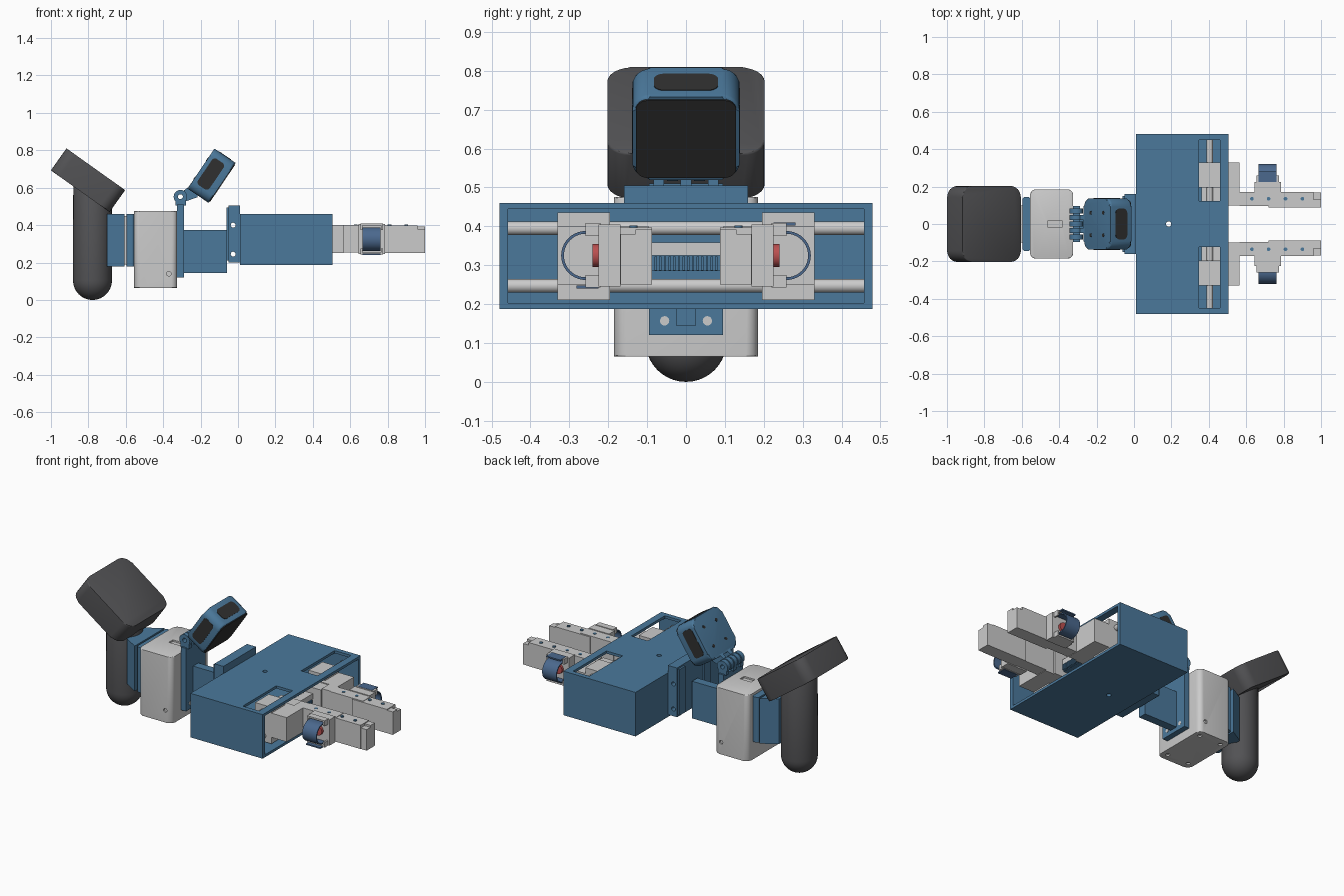
import bpy, bmesh
from math import radians, cos, sin, pi
from mathutils import Matrix, Vector

if "Cube" in bpy.data.objects:
    bpy.data.objects.remove(bpy.data.objects["Cube"])


def material(name, r, g, b):
    m = bpy.data.materials.new(name)
    m.diffuse_color = (r, g, b, 1)
    m.use_nodes = True
    m.node_tree.nodes["Principled BSDF"].inputs["Base Color"].default_value = m.diffuse_color
    return m


BLUE = material("blue", 0.07, 0.19, 0.33)
NAVY = material("navy", 0.07, 0.14, 0.27)
DARK = material("dark_grey", 0.085, 0.085, 0.09)
BLACK = material("black", 0.03, 0.03, 0.03)
RED = material("red", 0.5, 0.08, 0.08)


def finish(name, bm, mat=None, matrix=None):
    bmesh.ops.recalc_face_normals(bm, faces=bm.faces)
    me = bpy.data.meshes.new(name)
    bm.to_mesh(me)
    bm.free()
    if matrix is not None:
        me.transform(matrix)
    ob = bpy.data.objects.new(name, me)
    bpy.context.collection.objects.link(ob)
    if mat:
        me.materials.append(mat)
    return ob


def prism(name, pts, axis, lo, hi, mat=None, matrix=None, bevel=0):
    """Extrude a 2D outline along an axis; outline is (y,z), (x,z) or (x,y)."""
    place = {'x': lambda a, b, c: (c, a, b), 'y': lambda a, b, c: (a, c, b),
             'z': lambda a, b, c: (a, b, c)}[axis]
    lo, hi = min(lo, hi), max(lo, hi)
    bm = bmesh.new()
    v0 = [bm.verts.new(place(a, b, lo)) for a, b in pts]
    v1 = [bm.verts.new(place(a, b, hi)) for a, b in pts]
    caps = [bm.faces.new(v0), bm.faces.new(v1)]
    n = len(pts)
    for i in range(n):
        bm.faces.new((v0[i], v0[(i + 1) % n], v1[(i + 1) % n], v1[i]))
    if bevel:
        edges = list({e for f in caps for e in f.edges})
        bmesh.ops.bevel(bm, geom=edges, offset=bevel, segments=3, profile=0.5, affect='EDGES')
    return finish(name, bm, mat, matrix)


def rrect(cx, cy, w, h, r, n=6):
    pts = []
    for k, (sx, sy) in enumerate(((1, 1), (-1, 1), (-1, -1), (1, -1))):
        for i in range(n + 1):
            t = (k + i / n) * pi / 2
            pts.append((cx + sx * (w / 2 - r) + r * cos(t), cy + sy * (h / 2 - r) + r * sin(t)))
    return pts


def circle(cx, cy, r, n=24):
    return [(cx + r * cos(2 * pi * i / n), cy + r * sin(2 * pi * i / n)) for i in range(n)]


def box(name, x0, x1, y0, y1, z0, z1, mat=None):
    return prism(name, [(x0, y0), (x1, y0), (x1, y1), (x0, y1)], 'z', z0, z1, mat)


def cut(ob, cutter):
    m = ob.modifiers.new("cut", 'BOOLEAN')
    m.operation, m.solver, m.object = 'DIFFERENCE', 'EXACT', cutter
    bpy.context.view_layer.objects.active = ob
    bpy.ops.object.modifier_apply(modifier=m.name)
    bpy.data.objects.remove(cutter)


def tilt(x, z, deg):
    return Matrix.Translation((x, 0, z)) @ Matrix.Rotation(radians(deg), 4, 'Y')


# Handle: a sphere stretched into a capsule
bm = bmesh.new()
bmesh.ops.create_uvsphere(bm, u_segments=40, v_segments=20, radius=0.104)
for v in bm.verts:
    v.co.z = v.co.z * 0.5 + 0.6 if v.co.z > 0.001 else v.co.z + 0.104
    v.co.x -= 0.778
finish("handle", bm, DARK)

# Tilted block on top of the handle
prism("tracker_block", rrect(0, 0, 0.385, 0.405, 0.06), 'z', -0.072, 0.072, DARK, tilt(-0.802, 0.64, 35.4), 0.006)

# Clamp joining handle to battery box
prism("handle_clamp", [(-0.7, -0.09), (-0.607, -0.145), (-0.607, 0.145), (-0.7, 0.09)], 'z', 0.18, 0.46, BLUE)
box("clamp_gasket", -0.607, -0.595, -0.1, 0.1, 0.19, 0.45)
prism("clamp_plate", rrect(-0.575, 0, 0.042, 0.29, 0.015), 'z', 0.18, 0.46, BLUE)

# Grey box with rounded vertical edges, screw recesses and top slot
body = prism("battery_box", rrect(-0.44, 0, 0.23, 0.37, 0.03), 'z', 0.065, 0.475, None, None, 0.005)
cut(body, box("slot_cutter", -0.46, -0.385, -0.02, 0.02, 0.465, 0.5))
for s in (1, -1):
    cut(body, prism("screw_cutter", circle(-0.37, 0.14, 0.012), 'y', s * 0.175, s * 0.2))
    for x in (-0.515, -0.365):
        cut(body, prism("screw_cutter", circle(x, s * 0.14, 0.012), 'z', 0.05, 0.075))

# Mounting plate, screws and spine
box("mount_plate", -0.325, -0.29, -0.095, 0.095, 0.12, 0.51, BLUE)
for s in (1, -1):
    prism("plate_screw", circle(s * 0.055, 0.157, 0.012), 'x', -0.3, -0.288)
box("spine", -0.29, -0.06, -0.026, 0.026, 0.145, 0.375, BLUE)

# Bracket bolted to the gripper housing
bracket = box("bracket", -0.05, 0.012, -0.16, 0.16, 0.2, 0.505, BLUE)
for z in (0.4, 0.245):
    cut(bracket, prism("bolt_cutter", circle(-0.026, z, 0.013), 'y', -0.3, 0.3))
for s in (1, -1):
    box("bracket_flange", -0.062, -0.045, s * 0.095, s * 0.15, 0.21, 0.495, BLUE)

# Camera hinge with fork and knuckles
for i, y in enumerate((-0.07, -0.035, 0, 0.035, 0.07)):
    pts = circle(-0.308, 0.552, 0.036)
    k = prism("hinge_knuckle", pts, 'y', y - 0.014, y + 0.014, BLUE)
    cut(k, prism("pin_cutter", circle(-0.308, 0.552, 0.013), 'y', -0.2, 0.2))
    if i % 2:
        prism("camera_arm", [(-0.285, 0.525), (-0.29, 0.585), (-0.235, 0.625), (-0.215, 0.55)],
              'y', y - 0.014, y + 0.014, BLUE)
    else:
        box("plate_arm", -0.335, -0.277, y - 0.014, y + 0.014, 0.505, 0.53, BLUE)

# Camera: rounded case with screen, side windows and top window
cm = tilt(-0.14, 0.663, 34)
prism("camera_case", rrect(0, 0, 0.275, 0.258, 0.045), 'x', -0.07, 0.066, BLUE, cm, 0.012)
prism("camera_screen", rrect(0, 0, 0.258, 0.24, 0.03), 'x', 0.06, 0.07, BLACK, cm)
for s in (1, -1):
    prism("camera_side_window", rrect(-0.01, 0.005, 0.075, 0.17, 0.02), 'y', s * 0.13, s * 0.139, BLACK, cm)
    for z in (-0.06, 0.06):
        prism("camera_back_screw", circle(s * 0.06, z, 0.01), 'x', -0.072, -0.06, BLACK, cm)
prism("camera_top_window", rrect(0.0, 0, 0.075, 0.165, 0.025), 'z', 0.12, 0.131, BLACK, cm)

# Gripper housing: open-ended shell with slots on top
shell = box("gripper_housing", 0.01, 0.505, -0.48, 0.48, 0.187, 0.46, BLUE)
cut(shell, box("cavity_cutter", 0.03, 0.6, -0.458, 0.458, 0.203, 0.444))
for s in (1, -1):
    cut(shell, box("slot_cutter", 0.348, 0.46, s * 0.122, s * 0.45, 0.42, 0.5))
cut(shell, prism("hole_cutter", circle(0.185, 0, 0.014), 'z', 0.1, 0.5))

# Guide rods and toothed rack inside the housing
for z in (0.395, 0.247):
    prism("guide_rod", circle(0.405, z, 0.0175), 'y', -0.46, 0.46)
box("rack_bar", 0.4, 0.45, -0.1, 0.1, 0.325, 0.358)
box("rack", 0.41, 0.44, -0.1, 0.1, 0.285, 0.325, BLUE)
for i in range(14):
    y = -0.078 + i * 0.012
    box("rack_tooth", 0.44, 0.455, y - 0.003, y + 0.003, 0.287, 0.323, BLUE)

# Strap outline: a thin U that bulges outward
arc = [radians(90 - 180 * i / 20) for i in range(21)]


def u_side(r):
    return [(0.232, 0.325 + r)] + [(0.258 + r * cos(t), 0.325 + r * sin(t)) for t in arc] + [(0.232, 0.325 - r)]


strap = u_side(0.063) + u_side(0.056)[::-1]

# Carriages and fingers, mirrored
for s in (1, -1):
    box("carriage", 0.348, 0.46, s * 0.195, s * 0.33, 0.21, 0.436)
    box("carriage_inner", 0.36, 0.505, s * 0.09, s * 0.195, 0.25, 0.395)
    box("finger_arm", 0.44, 0.505, s * 0.17, s * 0.33, 0.25, 0.4)
    box("finger_base", 0.505, 0.565, s * 0.1, s * 0.33, 0.25, 0.4)
    box("finger", 0.565, 0.79, s * 0.095, s * 0.17, 0.253, 0.4)
    box("finger_pad", 0.72, 0.96, s * 0.088, s * 0.17, 0.25, 0.397)
    box("finger_tip", 0.96, 1.0, s * 0.088, s * 0.168, 0.25, 0.38)
    box("tip_ridge", 0.96, 1.0, s * 0.088, s * 0.13, 0.375, 0.392)
    for x in (0.63, 0.72, 0.81, 0.9):
        prism("finger_screw", circle(x, s * 0.135, 0.01, 16), 'z', 0.39, 0.402, BLUE)
    # Sensor socket with button and strap
    box("socket", 0.645, 0.785, s * 0.168, s * 0.225, 0.245, 0.405)
    for z in (0.243, 0.399):
        box("socket_lip", 0.655, 0.775, s * 0.22, s * 0.258, z, z + 0.01)
    for x in (0.655, 0.765):
        box("socket_rim", x, x + 0.01, s * 0.22, s * 0.258, 0.375, 0.4)
        box("socket_rim", x, x + 0.01, s * 0.22, s * 0.258, 0.25, 0.275)
    prism("button", circle(0.713, 0.325, 0.03), 'y', s * 0.22, s * 0.24, RED)
    prism("strap", [(y * s, z) for y, z in strap], 'x', 0.665, 0.762, NAVY)
    zt = 0.325 + s * 0.081
    box("strap_tab", 0.665, 0.762, s * 0.225, s * 0.282, zt - 0.004, zt + 0.004, NAVY)

# Smooth rounded surfaces, keep edges sharp
bpy.ops.object.select_all(action='SELECT')
bpy.context.view_layer.objects.active = shell
bpy.ops.object.shade_smooth_by_angle(angle=radians(30))
